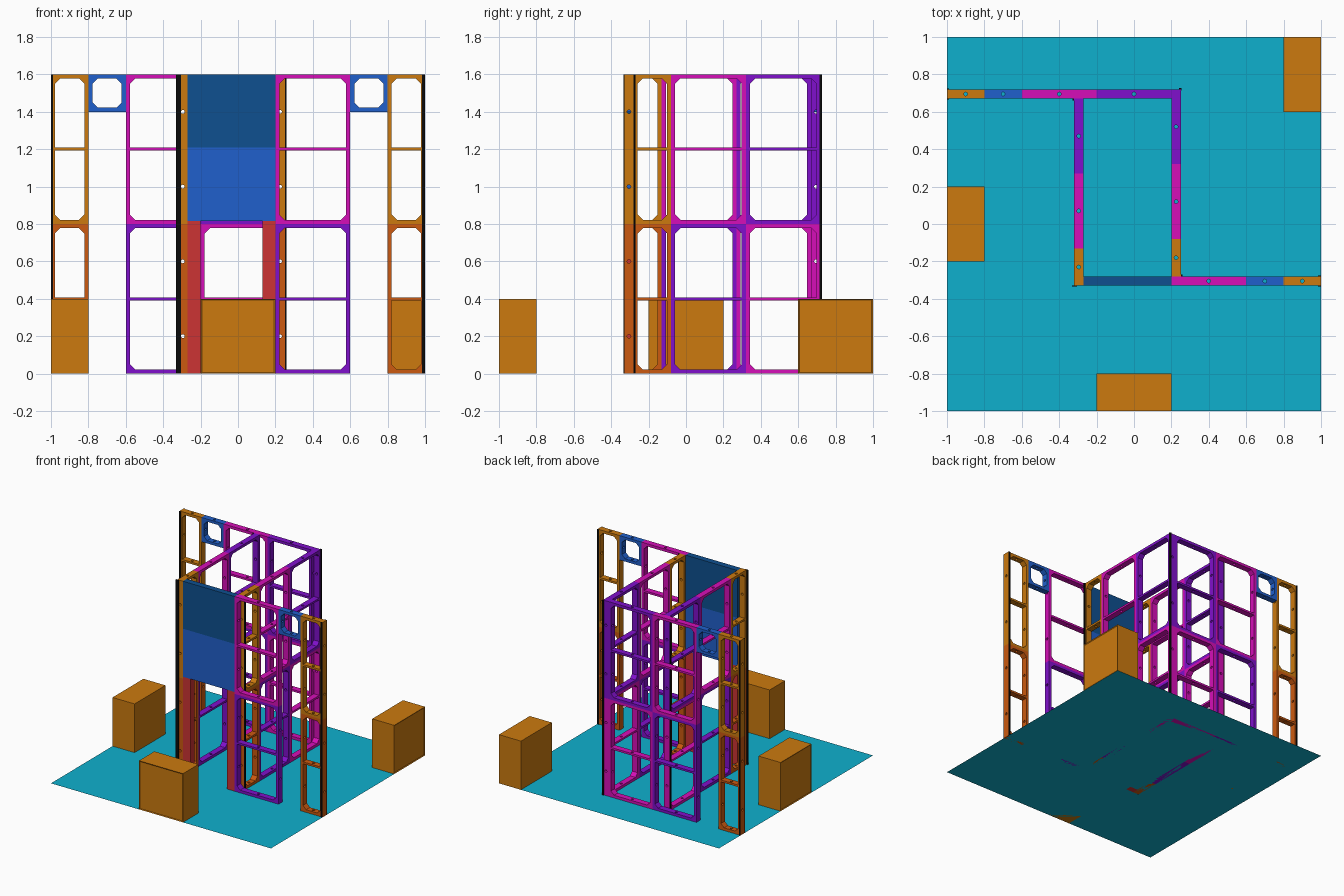
import bpy, bmesh
from math import radians
from mathutils import Matrix, Vector

DEPTH, RAIL, CHAMFER, TOP = 0.05, 0.022, 0.028, 1.6

cube = bpy.data.objects.get("Cube")
if cube:
    bpy.data.objects.remove(cube, do_unlink=True)


def material(name, code):
    srgb = [int(code[i:i + 2], 16) / 255 for i in (0, 2, 4)]
    color = [c / 12.92 if c < 0.04 else ((c + 0.055) / 1.055) ** 2.4 for c in srgb] + [1]
    mat = bpy.data.materials.new(name)
    mat.use_nodes = True
    mat.diffuse_color = color
    mat.node_tree.nodes["Principled BSDF"].inputs["Base Color"].default_value = color
    return mat


MATS = {name: material(name, code) for name, code in {
    "teal": "0FB0CE", "orange": "CC7A0F", "rust": "CC5A10", "blue": "2060CC",
    "navy": "0E5090", "magenta": "D60FB8", "purple": "8010CC", "red": "CC3333",
    "black": "0A0A0A"}.items()}


def add_object(name, mesh, mat=None):
    obj = bpy.data.objects.new(name, mesh)
    bpy.context.collection.objects.link(obj)
    if mat:
        mesh.materials.clear()
        mesh.materials.append(MATS[mat])
    return obj


def finish(name, bm, mat=None):
    bmesh.ops.recalc_face_normals(bm, faces=bm.faces)
    mesh = bpy.data.meshes.new(name)
    bm.to_mesh(mesh)
    bm.free()
    return add_object(name, mesh, mat)


def add_box(bm, low, high):
    low, high = Vector(low), Vector(high)
    size = Matrix.Diagonal((*(high - low), 1))
    bmesh.ops.create_cube(bm, size=1, matrix=Matrix.Translation((low + high) / 2) @ size)


def box(name, low, high, mat):
    bm = bmesh.new()
    add_box(bm, low, high)
    return finish(name, bm, mat)


def add_opening(bm, x0, x1, z0, z1, low_cut, high_cut):
    # Opening prism with clipped corners at the bottom and/or top
    pts = []
    if low_cut:
        pts += [(x0, z0 + CHAMFER), (x0 + CHAMFER, z0), (x1 - CHAMFER, z0), (x1, z0 + CHAMFER)]
    else:
        pts += [(x0, z0), (x1, z0)]
    if high_cut:
        pts += [(x1, z1 - CHAMFER), (x1 - CHAMFER, z1), (x0 + CHAMFER, z1), (x0, z1 - CHAMFER)]
    else:
        pts += [(x1, z1), (x0, z1)]
    face = bm.faces.new([bm.verts.new((x, -DEPTH, z)) for x, z in pts])
    out = bmesh.ops.extrude_face_region(bm, geom=[face])
    moved = [v for v in out["geom"] if isinstance(v, bmesh.types.BMVert)]
    bmesh.ops.translate(bm, verts=moved, vec=(0, 3 * DEPTH, 0))


def add_hole(bm, center, axis, length):
    turn = Matrix.Rotation(radians(90), 4, "Y") if axis == "X" else Matrix.Identity(4)
    bmesh.ops.create_cone(bm, cap_ends=True, segments=12, radius1=0.01, radius2=0.01,
                          depth=length, matrix=Matrix.Translation(center) @ turn)


def frame_mesh(w, h):
    # Framed wall panel: outer block with openings and bolt holes cut away
    block = box("frame_block", (0, 0, 0), (w, DEPTH, h), "orange")
    openings, side_holes, rail_holes = bmesh.new(), bmesh.new(), bmesh.new()
    rows = 2 if h > w + 0.1 else 1
    for i in range(rows):
        first, last = i == 0, i == rows - 1
        z0 = RAIL if first else h / 2 + 0.008
        z1 = h - RAIL if last else h / 2 - 0.008
        add_opening(openings, RAIL, w - RAIL, z0, z1, first, last)
        add_hole(side_holes, (w / 2, DEPTH / 2, h * (i + 0.5) / rows), "X", w + 0.1)
    add_hole(rail_holes, (w / 2, DEPTH / 2, h / 2), "Z", h + 0.1)
    cutters = [finish("cutter", bm) for bm in (openings, side_holes, rail_holes)]
    for cutter in cutters:
        cutter.hide_render = True
        mod = block.modifiers.new("cut", "BOOLEAN")
        mod.operation, mod.solver, mod.object = "DIFFERENCE", "EXACT", cutter
    graph = bpy.context.evaluated_depsgraph_get()
    mesh = bpy.data.meshes.new_from_object(block.evaluated_get(graph))
    for obj in [block] + cutters:
        bpy.data.objects.remove(obj, do_unlink=True)
    return mesh


WIDE, SLIM, SMALL = frame_mesh(0.4, 0.8), frame_mesh(0.2, 0.8), frame_mesh(0.2, 0.2)

# Each bay: width and its panels as (mesh, base height, colour)
BAYS = {
    "O": (0.2, [(SLIM, 0, "rust"), (SLIM, 0.8, "orange")]),
    "B": (0.2, [(SMALL, 1.4, "blue")]),
    "M": (0.4, [(WIDE, 0, "purple"), (WIDE, 0.8, "magenta")]),
    "P": (0.4, [(WIDE, 0, "magenta"), (WIDE, 0.8, "purple")]),
}


def wall(name, x, y, sequence, sideways):
    for key in sequence:
        width, panels = BAYS[key]
        for mesh, z, mat in panels:
            obj = add_object(name + "_panel", mesh.copy(), mat)
            obj.location = (x, y, z)
            obj.rotation_euler.z = radians(90) if sideways else 0
        x, y = (x, y + width) if sideways else (x + width, y)


wall("back_wall", -1, 0.67, "OBMP", False)
wall("front_wall", 0.2, -0.33, "MBO", False)
wall("left_wall", 0.25, -0.28, "OMP", True)
wall("right_wall", -0.27, -0.33, "OMP", True)

# Ground sheet
bm = bmesh.new()
bmesh.ops.create_grid(bm, x_segments=1, y_segments=1, size=1)
finish("floor", bm, "teal")

# Solid front with doorway
box("upper_board", (-0.27, -0.33, 1.21), (0.2, -0.28, TOP), "navy")
box("lower_board", (-0.27, -0.33, 0.815), (0.2, -0.28, 1.21), "blue")
box("door_post_right", (-0.27, -0.33, 0), (-0.2, -0.28, 0.815), "red")
box("door_post_left", (0.13, -0.33, 0), (0.2, -0.28, 0.815), "red")

# Black corner strips: x range, y range
for x0, x1, y0, y1 in [
        (-0.332, -0.306, -0.335, -0.33), (-0.33, -0.32, 0.66, 0.67),
        (0.24, 0.255, 0.715, 0.726), (0.25, 0.26, -0.28, -0.27),
        (0.985, 1, -0.335, -0.329), (0.985, 1, -0.281, -0.275),
        (-1, -0.988, 0.665, 0.671), (-1, -0.988, 0.719, 0.725)]:
    box("corner_strip", (x0, y0, 0), (x1, y1, TOP), "black")


# Crates with a shallow inset panel on the outward side
def crate(name, low, high, outward):
    bm = bmesh.new()
    add_box(bm, (*low, 0), (*high, 0.4))
    bm.normal_update()
    face = max(bm.faces, key=lambda f: f.normal.dot(Vector(outward)))
    bmesh.ops.inset_region(bm, faces=[face], thickness=0.01, depth=-0.005)
    finish(name, bm, "orange")


crate("right_crate", (-1, -0.2), (-0.8, 0.2), (-1, 0, 0))
crate("front_crate", (-0.2, -1), (0.2, -0.8), (0, -1, 0))
crate("corner_crate", (0.8, 0.6), (1, 1), (1, 0, 0))
